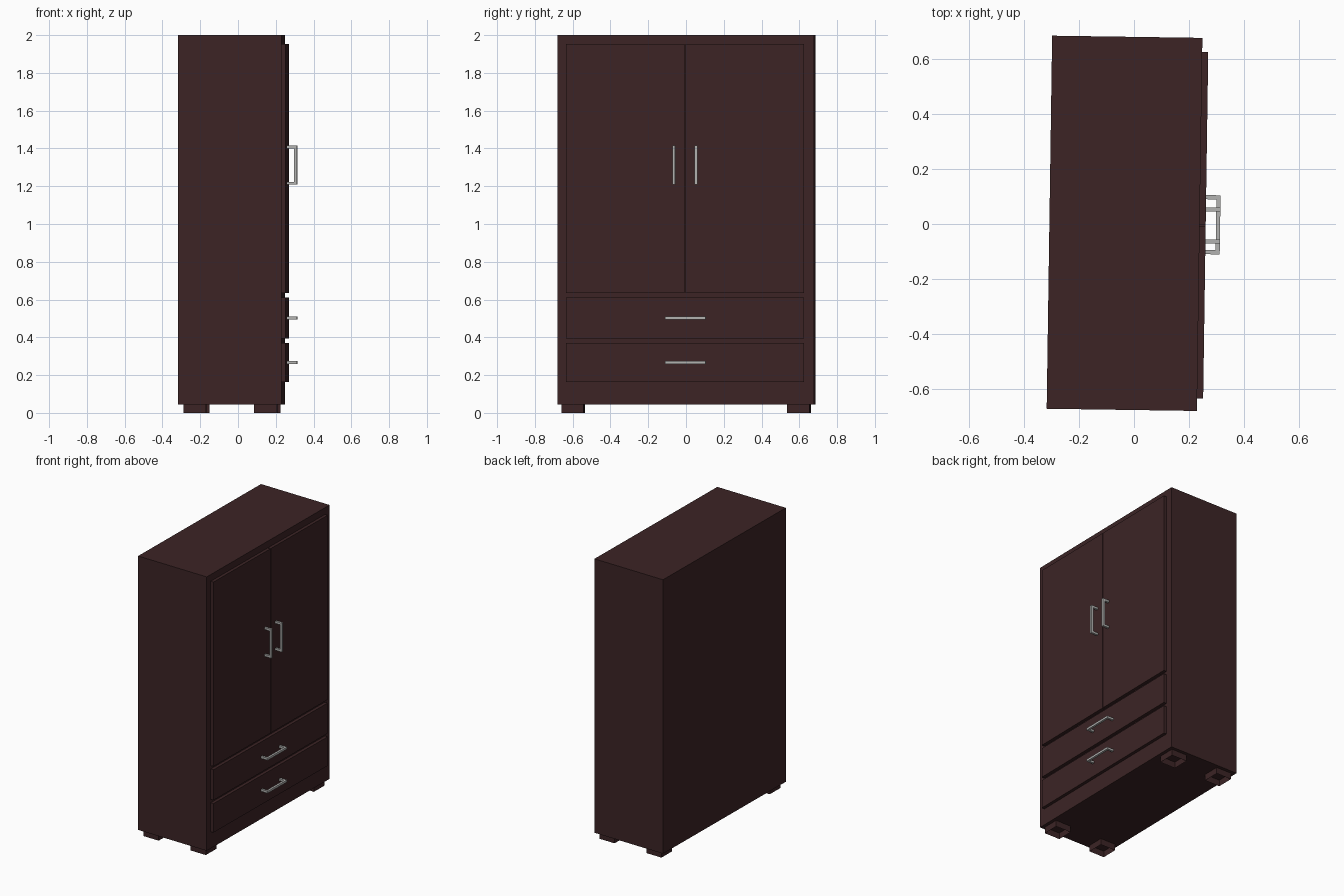
import bpy, bmesh, math
from mathutils import Matrix

if "Cube" in bpy.data.objects:
    bpy.data.objects.remove(bpy.data.objects["Cube"])

# Whole wardrobe is turned slightly about z; doors face +x
TURN = Matrix.Rotation(math.radians(-0.84), 4, 'Z')


def material(name, rgb):
    m = bpy.data.materials.new(name)
    m.diffuse_color = (*rgb, 1)
    m.use_nodes = True
    m.node_tree.nodes["Principled BSDF"].inputs["Base Color"].default_value = m.diffuse_color
    return m


wood = material("dark_brown_wood", (0.045, 0.0175, 0.0185))
metal = material("brushed_grey_metal", (0.45, 0.45, 0.44))


def add_box(bm, x, y, z, open_ends=False):
    """Add a box given (min, max) ranges; open_ends drops top and bottom."""
    size = [b - a for a, b in (x, y, z)]
    mid = [(a + b) / 2 for a, b in (x, y, z)]
    mat = Matrix.Translation(mid) @ Matrix.Diagonal((*size, 1))
    verts = bmesh.ops.create_cube(bm, size=1, matrix=mat)["verts"]
    if open_ends:
        faces = {f for v in verts for f in v.link_faces}
        ends = [f for f in faces if abs(f.calc_center_median().z - mid[2]) > size[2] * 0.4]
        bmesh.ops.delete(bm, geom=ends, context='FACES_ONLY')


def part(name, mat, boxes, open_ends=False):
    bm = bmesh.new()
    for b in boxes:
        add_box(bm, *b, open_ends=open_ends)
    bmesh.ops.transform(bm, matrix=TURN, verts=bm.verts)
    me = bpy.data.meshes.new(name)
    bm.to_mesh(me)
    bm.free()
    me.materials.append(mat)
    ob = bpy.data.objects.new(name, me)
    bpy.context.collection.objects.link(ob)
    return ob


# Carcass
part("cabinet_body", wood, [((-0.308, 0.239), (-0.677, 0.681), (0.045, 2.0))])

# Doors and drawer fronts
FX = (0.239, 0.261)
part("left_door", wood, [(FX, (-0.632, -0.005), (0.636, 1.952))])
part("right_door", wood, [(FX, (0.001, 0.629), (0.636, 1.952))])
part("upper_drawer", wood, [(FX, (-0.632, 0.629), (0.395, 0.612))])
part("lower_drawer", wood, [(FX, (-0.632, 0.629), (0.164, 0.371))])

# Bracket handles: one grip bar and two posts
OUT, T = 0.3135, 0.015
POST, GRIP = (0.261, OUT - T), (OUT - T, OUT)


def around(c):
    return (c - T / 2, c + T / 2)


for name, y in (("left_door_handle", -0.060), ("right_door_handle", 0.057)):
    lo, hi = 1.208, 1.415
    part(name, metal, [(GRIP, around(y), (lo, hi)),
                       (POST, around(y), (lo, lo + T)),
                       (POST, around(y), (hi - T, hi))])

for name, z in (("upper_drawer_handle", 0.502), ("lower_drawer_handle", 0.267)):
    lo, hi = -0.106, 0.109
    part(name, metal, [(GRIP, (lo, hi), around(z)),
                       (POST, (lo, lo + T), around(z)),
                       (POST, (hi - T, hi), around(z))])

# Four hollow square feet
for label, x in (("back", (-0.279, -0.160)), ("front", (0.095, 0.216))):
    for side, y in (("left", (-0.655, -0.539)), ("right", (0.539, 0.658))):
        part(f"{label}_{side}_foot", wood, [(x, y, (0.0, 0.045))], open_ends=True)
